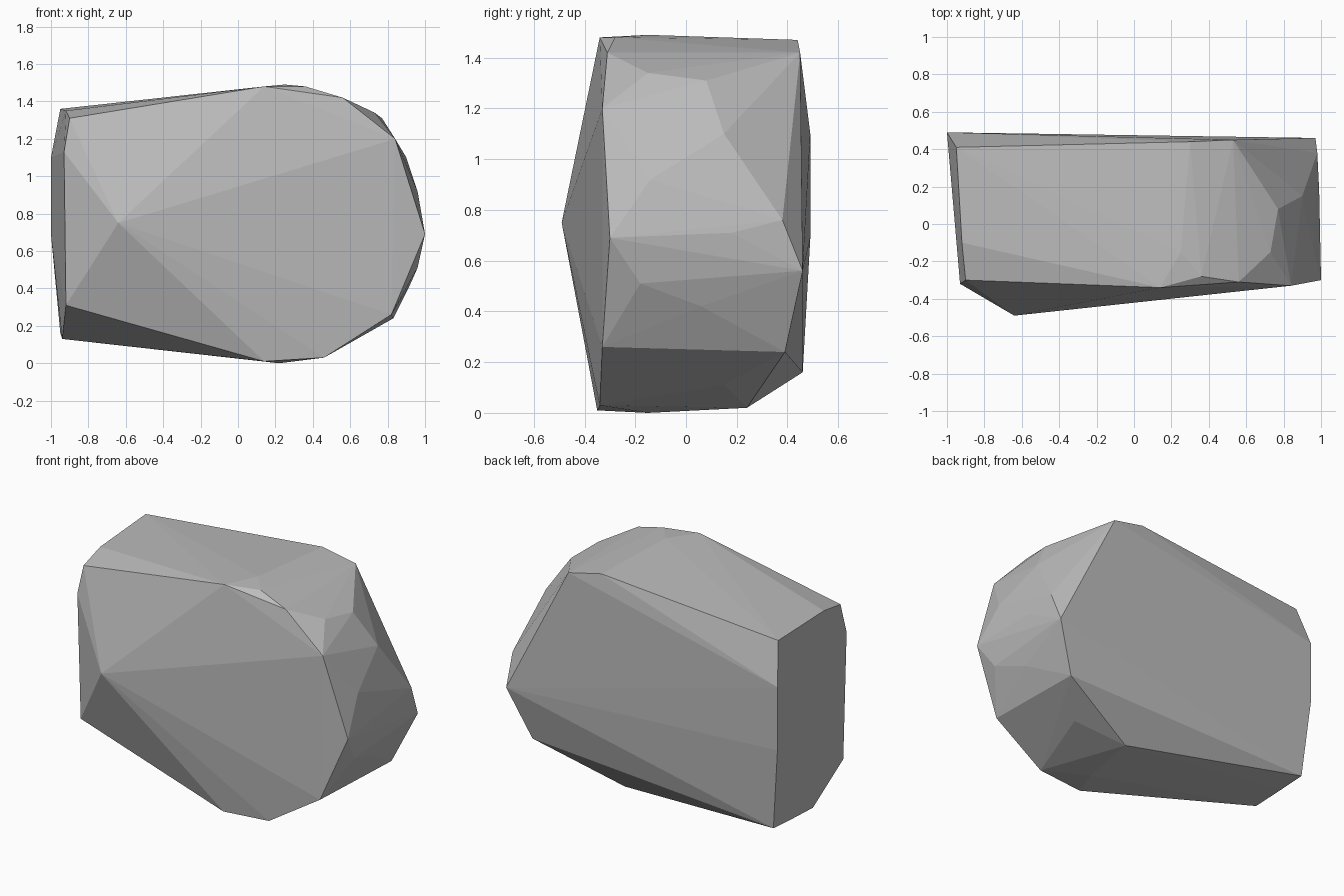
import bpy
import bmesh

# Remove the default object
default_object = bpy.data.objects.get("Cube")
if default_object:
    bpy.data.objects.remove(default_object, do_unlink=True)

# Blunt front: a low peak and the rim running round it
front_rim = [
    (-.64, -.49, .75), (.14, -.34, 1.48), (.56, -.31, 1.42), (.84, -.33, 1.2),
    (1, -.3, .69), (.82, -.33, .26), (.46, -.34, .03), (.14, -.35, .01),
]

# Flat end of the rock
flat_end = [
    (-.92, -.3, .31), (-.93, -.32, 1.13), (-.9, -.3, 1.31), (-.92, -.1, 1.35),
    (-.95, .41, 1.36), (-1, .49, 1.1), (-1, .49, .69), (-.95, .46, .16),
    (-.94, .28, .14), (-.94, .04, .13),
]

# Back rim, top and bottom crowns
back_rim = [
    (.3, .44, 1.47), (.53, .45, 1.42), (.98, .38, .76), (.97, .46, .56),
    (.83, .39, .24), (.27, .24, .02), (.22, -.15, 0), (.25, -.15, 1.49),
    (.36, -.28, 1.48),
]

# Worn, many-faceted rounded end
rounded_end = [
    (.96, -.14, .92), (.9, .15, 1.1), (.77, .08, 1.31), (.73, -.15, 1.34),
    (.99, .18, .71), (.96, -.18, .51), (.92, .06, .42), (.84, .2, .29),
    (.81, -.07, .25), (.6, .15, .11),
]


def make_material(name, color):
    material = bpy.data.materials.new(name)
    material.use_nodes = True
    material.diffuse_color = color
    shader = next(n for n in material.node_tree.nodes if n.type == "BSDF_PRINCIPLED")
    shader.inputs["Base Color"].default_value = color
    return material


def make_hull(name, corners, material):
    """Wrap the corner points in a closed, flat-shaded convex shell."""
    shell = bmesh.new()
    for corner in corners:
        shell.verts.new(corner)
    result = bmesh.ops.convex_hull(shell, input=shell.verts)
    leftovers = set(result["geom_interior"] + result["geom_unused"])
    loose = [item for item in leftovers if isinstance(item, bmesh.types.BMVert)]
    bmesh.ops.delete(shell, geom=loose, context="VERTS")
    bmesh.ops.recalc_face_normals(shell, faces=shell.faces)
    for face in shell.faces:
        face.smooth = False
    mesh = bpy.data.meshes.new(name)
    shell.to_mesh(mesh)
    shell.free()
    mesh.materials.append(material)
    rock = bpy.data.objects.new(name, mesh)
    bpy.context.scene.collection.objects.link(rock)
    return rock


stone_grey = make_material("stone grey", (.5, .5, .5, 1))
make_hull("rock", front_rim + flat_end + back_rim + rounded_end, stone_grey)
